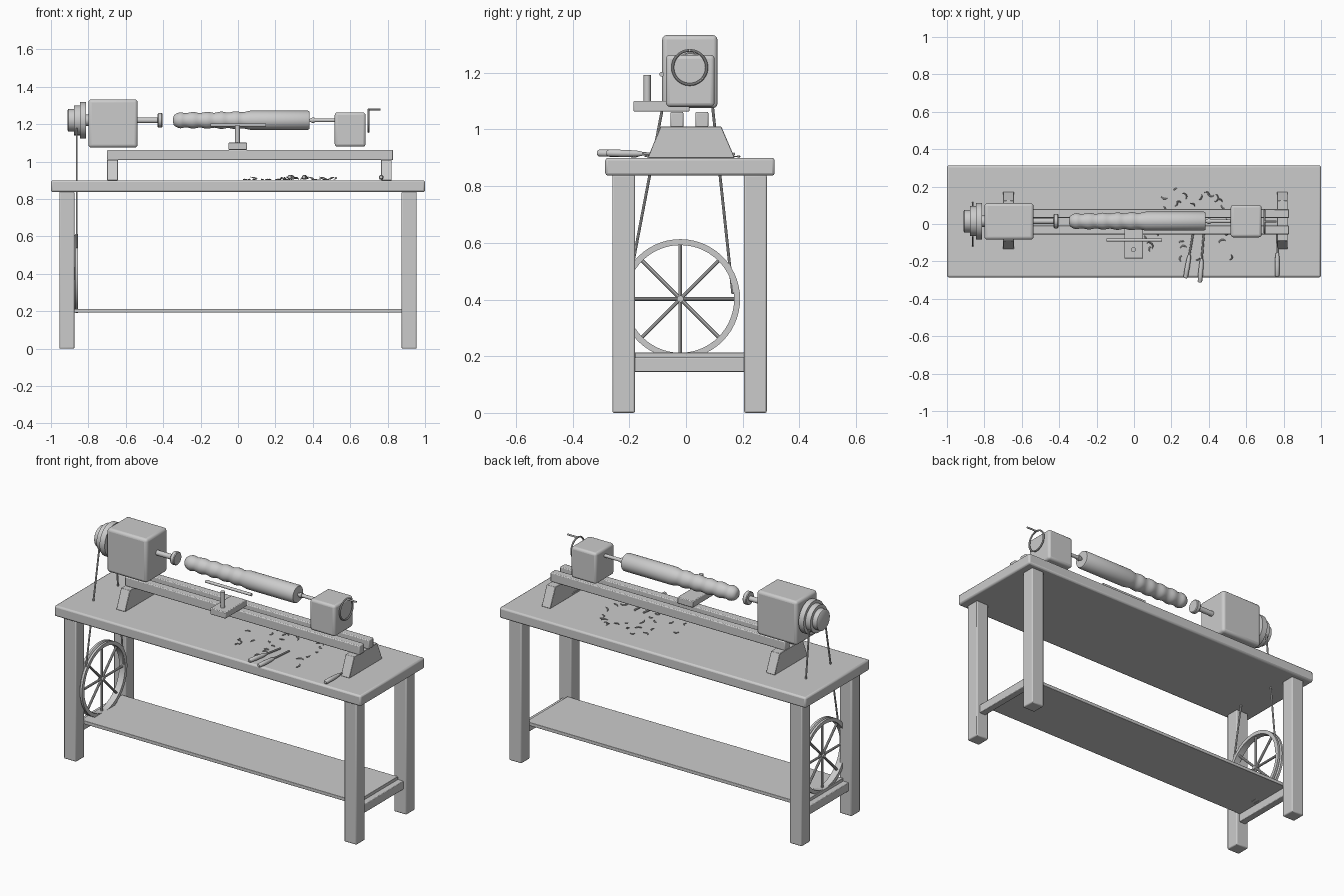
import bpy, math, random
from mathutils import Vector

if "Cube" in bpy.data.objects:
    bpy.data.objects.remove(bpy.data.objects["Cube"])

random.seed(4)
grey = bpy.data.materials.new("plain grey")
grey.diffuse_color = (0.6, 0.6, 0.6, 1)
grey.use_nodes = True
grey.node_tree.nodes["Principled BSDF"].inputs["Base Color"].default_value = grey.diffuse_color
CY, CZ = 0.015, 1.221          # turning axis


def finish(ob, name, smooth=True):
    ob.name = name
    ob.data.materials.clear()
    ob.data.materials.append(grey)
    if smooth:
        bpy.ops.object.select_all(action='DESELECT')
        ob.select_set(True)
        bpy.context.view_layer.objects.active = ob
        bpy.ops.object.shade_smooth_by_angle(angle=math.radians(35))
    return ob


def mesh(name, verts, faces, bevel=0, segs=2):
    me = bpy.data.meshes.new(name)
    me.from_pydata(verts, [], faces)
    ob = bpy.data.objects.new(name, me)
    bpy.context.collection.objects.link(ob)
    finish(ob, name)
    if bevel:
        m = ob.modifiers.new("bevel", 'BEVEL')
        m.width, m.segments = bevel, segs
    return ob


def block(name, x, y, z, bevel=0.006, segs=2, top_y=None):
    """Box from ranges; top_y narrows the top into a trapezoid."""
    t = top_y or y
    v = [(a, b, z[0]) for a, b in ((x[0], y[0]), (x[1], y[0]), (x[1], y[1]), (x[0], y[1]))]
    v += [(a, b, z[1]) for a, b in ((x[0], t[0]), (x[1], t[0]), (x[1], t[1]), (x[0], t[1]))]
    f = [(3, 2, 1, 0), (4, 5, 6, 7), (0, 1, 5, 4), (1, 2, 6, 5), (2, 3, 7, 6), (3, 0, 4, 7)]
    return mesh(name, v, f, bevel, segs)


def lathe(name, profile, origin, direction, n=32):
    """Spin (distance, radius) points around an axis, with flat end caps."""
    q = Vector(direction).to_track_quat('Z', 'Y')
    v, f = [], []
    for d, r in profile:
        for i in range(n):
            a = 2 * math.pi * i / n
            v.append(Vector(origin) + q @ Vector((r * math.cos(a), r * math.sin(a), d)))
    for k in range(len(profile) - 1):
        for i in range(n):
            j = (i + 1) % n
            f.append((k * n + i, k * n + j, k * n + n + j, k * n + n + i))
    f.append(tuple(range(n))[::-1])
    f.append(tuple(range(len(v) - n, len(v))))
    return mesh(name, v, f)


def rod(name, a, b, r, n=16):
    d = Vector(b) - Vector(a)
    return lathe(name, [(0, r), (d.length, r)], a, d, n)


def ring(name, x, y, z, R, r):
    bpy.ops.mesh.primitive_torus_add(location=(x, y, z), rotation=(0, math.pi / 2, 0),
                                     major_radius=R, minor_radius=r,
                                     major_segments=48, minor_segments=10)
    return finish(bpy.context.object, name)


# Bench: top, legs, end rails and shelf
block("bench_top", (-1, 1), (-0.285, 0.313), (0.837, 0.9), 0.01)
for sx in (-1, 1):
    xs = sorted((sx * 0.955, sx * 0.875))
    for y in ((-0.26, -0.18), (0.205, 0.285)):
        block("leg", xs, y, (0, 0.84), 0.006)
    block("end_rail", sorted((sx * 0.935, sx * 0.895)), (-0.185, 0.21), (0.145, 0.195), 0.003)
block("shelf", (-0.9, 0.9), (-0.18, 0.205), (0.193, 0.213), 0.002)

# Bed: trapezoid supports and two rails
for x in ((-0.70, -0.642), (0.765, 0.822)):
    block("bed_support", x, (-0.135, 0.172), (0.9, 1.01), 0.002, 1, top_y=(-0.09, 0.125))
for y in ((-0.055, -0.009), (0.033, 0.079)):
    block("bed_rail", (-0.70, 0.83), y, (1.008, 1.062), 0.005)

# Headstock with stepped pulley, spindle and drive flange
block("headstock", (-0.80, -0.537), (-0.084, 0.111), (1.075, 1.333), 0.016, 3)
lathe("stepped_pulley", [(0, .054), (.004, .06), (.033, .06), (.033, .08), (.065, .08),
                         (.065, .097), (.098, .097), (.098, .03), (.12, .03)],
      (-0.911, CY, CZ), (1, 0, 0), 40)
lathe("spindle", [(0, .015), (.115, .015), (.115, .034), (.119, .038), (.137, .038), (.141, .034)],
      (-0.545, CY, CZ), (1, 0, 0))

# Turned workpiece: wavy handle end, plain cylinder end
profile = [(0, .012), (.004, .026), (.015, .035), (.03, .041)]
for i in range(1, 37):
    d = 0.03 + i * 0.01
    swell = 0.5 - 0.5 * math.cos((d - 0.03) / 0.38 * 5 * 2 * math.pi)
    profile.append((d, 0.044 - 0.006 * swell + 0.006 * (d / 0.4) ** 2))
profile += [(.412, .051), (.72, .051), (.728, .047)]
lathe("workpiece", profile, (-0.347, CY, CZ), (1, 0, 0))

# Tailstock with centre, handwheel and crank handle
block("tailstock", (0.517, 0.682), (-0.071, 0.101), (1.08, 1.263), 0.014, 3)
lathe("tail_centre", [(0, .004), (.02, .015), (.032, .015), (.032, .01), (.15, .01)],
      (0.378, CY, CZ), (1, 0, 0))
ring("handwheel", 0.698, 0.013, 1.219, 0.06, 0.005)
rod("crank_handle", (0.697, 0.013, 1.279), (0.763, 0.013, 1.279), 0.005)

# Tool rest
block("rest_base", (-0.052, 0.048), (-0.185, 0.012), (1.063, 1.101), 0.004)
rod("rest_post", (-0.003, -0.137, 1.10), (-0.003, -0.137, 1.193), 0.0128, 20)
rod("rest_bar", (-0.148, -0.086, 1.195), (0.149, -0.086, 1.195), 0.0085)

# Drive wheel: grooved rim, spokes and hub
WX, WY, WZ, N = -0.875, -0.02, 0.402, 56
section = [(-.019, .19), (-.019, .211), (-.006, .211), (0, .204), (.006, .211), (.019, .211), (.019, .19)]
S = len(section)
verts = [(WX + dx, WY + r * math.cos(2 * math.pi * i / N), WZ + r * math.sin(2 * math.pi * i / N))
         for i in range(N) for dx, r in section]
faces = [(i * S + k, i * S + (k + 1) % S, (i + 1) % N * S + (k + 1) % S, (i + 1) % N * S + k)
         for i in range(N) for k in range(S)]
mesh("drive_wheel_rim", verts, faces)
for k in range(4):
    a = math.pi * k / 4
    c, s = 0.195 * math.cos(a), 0.195 * math.sin(a)
    rod("spoke", (WX, WY - c, WZ - s), (WX, WY + c, WZ + s), 0.007, 10)
rod("wheel_hub", (WX - .015, WY, WZ), (WX + .015, WY, WZ), 0.012)

# Drive belt runs
rod("belt_front", (-0.862, -0.063, 1.18), (-0.862, -0.185, 0.54), 0.005, 8)
rod("belt_back", (-0.862, 0.083, 1.18), (-0.862, 0.165, 0.42), 0.005, 8)

# Chisels lying on the bench
for a, b in (((.275, -.29), (.315, -.055)), ((.352, -.313), (.373, -.055)), ((.765, -.28), (.768, -.03))):
    a, b = Vector((*a, .917)), Vector((*b, .912))
    lathe("chisel_handle", [(0, .008), (.006, .012), (.06, .013), (.105, .011), (.125, .008)], a, b - a, 14)
    rod("chisel_blade", a + (b - a) * 0.45, b, 0.0055, 8)

# Curled wood shavings scattered on the bench
cu = bpy.data.curves.new("shavings", 'CURVE')
cu.dimensions, cu.bevel_depth, cu.bevel_resolution, cu.use_fill_caps = '3D', 0.004, 1, True
for i in range(30):
    x = min(0.53, max(-0.36, random.gauss(0.25, 0.2)))
    y = random.uniform(-0.2, 0.18)
    R, a0, sweep = random.uniform(.012, .022), random.uniform(0, 6.28), random.uniform(1.6, 3)
    sp = cu.splines.new('POLY')
    sp.points.add(6)
    for k, p in enumerate(sp.points):
        a = a0 + sweep * k / 6
        p.co = (x + R * math.cos(a), y + R * math.sin(a), 0.905 + 0.013 * k / 6 * (i % 2), 1)
        p.radius = 0.35 + 0.65 * math.sin(math.pi * k / 6)
ob = bpy.data.objects.new("shavings", cu)
bpy.context.collection.objects.link(ob)
finish(ob, "shavings", False)
